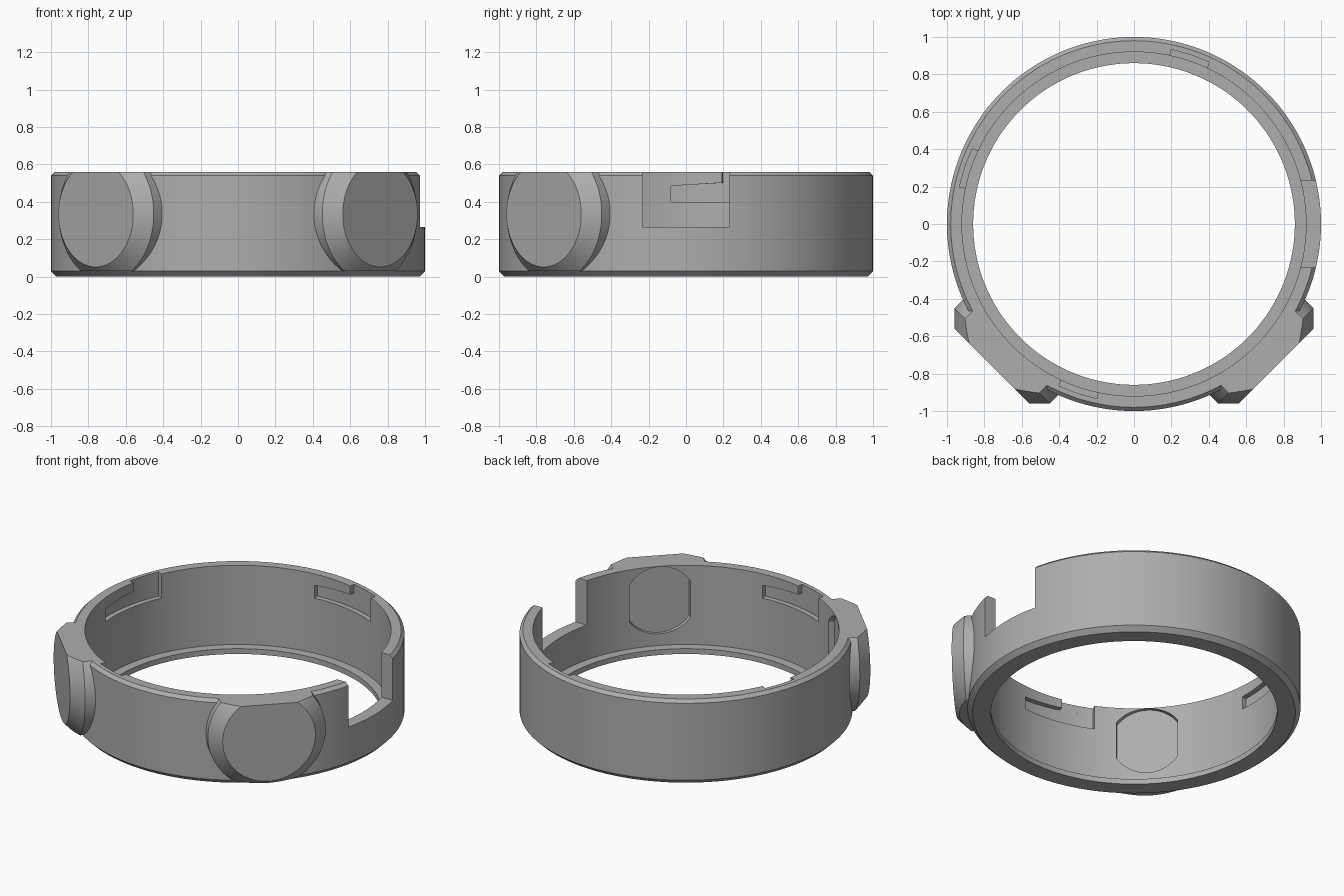
import bpy, bmesh, math
from mathutils import Vector

if "Cube" in bpy.data.objects:
    bpy.data.objects.remove(bpy.data.objects["Cube"])

H = 0.56          # ring height
KNOB_Z = 0.335    # height of the round pad centres

grey = bpy.data.materials.new("grey")
grey.diffuse_color = (0.42, 0.42, 0.42, 1)
grey.use_nodes = True
grey.node_tree.nodes["Principled BSDF"].inputs["Base Color"].default_value = grey.diffuse_color


def finish(bm, name):
    bmesh.ops.remove_doubles(bm, verts=bm.verts[:], dist=1e-5)
    bmesh.ops.recalc_face_normals(bm, faces=bm.faces[:])
    me = bpy.data.meshes.new(name)
    bm.to_mesh(me)
    bm.free()
    me.materials.append(grey)
    ob = bpy.data.objects.new(name, me)
    bpy.context.collection.objects.link(ob)
    return ob


def bridge(bm, loops, closed):
    """Skin a list of closed cross-sections."""
    n = len(loops[0])
    pairs = list(zip(loops, loops[1:]))
    if closed:
        pairs.append((loops[-1], loops[0]))
    for a, b in pairs:
        for i in range(n):
            j = (i + 1) % n
            bm.faces.new((a[i], a[j], b[j], b[i]))
    if not closed:
        bm.faces.new(loops[0])
        bm.faces.new(loops[-1])


def lathe_ring(name, profile, segs):
    bm = bmesh.new()
    loops = []
    for k in range(segs):
        a = 2 * math.pi * k / segs
        loops.append([bm.verts.new((r * math.cos(a), r * math.sin(a), z)) for r, z in profile])
    bridge(bm, loops, True)
    return finish(bm, name)


def arc_block(name, a0, a1, r0, r1, z0, top0, top1, steps=12):
    """Curved block between two angles, with a top that may slope."""
    bm = bmesh.new()
    loops = []
    for k in range(steps + 1):
        f = k / steps
        a = math.radians(a0 + (a1 - a0) * f)
        top = top0 + (top1 - top0) * f
        loops.append([bm.verts.new((r * math.cos(a), r * math.sin(a), z))
                      for r, z in ((r0, z0), (r1, z0), (r1, top), (r0, top))])
    bridge(bm, loops, False)
    return finish(bm, name)


def disc(name, side, sections, zmin, zmax, half_width=None, segs=96):
    """Stacked circles (radius, distance) along a front diagonal, trimmed flat."""
    q = math.sqrt(0.5)
    axis, across = Vector((side * q, -q, 0)), Vector((q, side * q, 0))
    bm = bmesh.new()
    loops = []
    for r, d in sections:
        ring = []
        for k in range(segs):
            a = 2 * math.pi * k / segs
            ring.append(bm.verts.new(axis * d + across * (r * math.cos(a))
                                     + Vector((0, 0, KNOB_Z + r * math.sin(a)))))
        loops.append(ring)
    bridge(bm, loops, False)
    planes = [((0, 0, zmin), (0, 0, -1)), ((0, 0, zmax), (0, 0, 1))]
    if half_width:
        planes += [(across * half_width, across), (across * -half_width, -across)]
    for co, no in planes:
        res = bmesh.ops.bisect_plane(bm, geom=bm.verts[:] + bm.edges[:] + bm.faces[:],
                                     plane_co=co, plane_no=no, clear_outer=True)
        edges = [e for e in res["geom_cut"] if isinstance(e, bmesh.types.BMEdge)]
        if edges:
            bmesh.ops.holes_fill(bm, edges=edges, sides=0)
    return finish(bm, name)


def combine(target, other, operation):
    mod = target.modifiers.new(operation.lower(), 'BOOLEAN')
    mod.operation, mod.solver, mod.object = operation, 'EXACT', other
    bpy.context.view_layer.objects.active = target
    bpy.ops.object.modifier_apply(modifier=mod.name)
    bpy.data.objects.remove(other)


# Ring with chamfered outer edges and a thin inward lip at the bottom
ring = lathe_ring("ring", [(0.86, 0), (0.97, 0), (1.0, 0.03), (1.0, H - 0.02),
                           (0.98, H), (0.92, H), (0.92, 0.035), (0.86, 0.035)], 144)

# Round bevelled pads on the two front diagonals, with shallow pockets inside
for side in (-1, 1):
    pad = disc("pad", side, [(0.36, 0.927), (0.36, 0.997), (0.283, 1.075)], 0.03, H)
    combine(ring, pad, 'UNION')
    pocket = disc("pocket", side, [(0.222, 0.8), (0.222, 0.94)], 0.05, 0.6, 0.185)
    combine(ring, pocket, 'DIFFERENCE')

# Locking slots in the inner wall: an entry open at the top and a sideways run
for start in (65, 155, 245):
    run = arc_block("slot_run", start, start + 30, 0.89, 0.953, 0.4, 0.515, 0.485, 20)
    combine(ring, run, 'DIFFERENCE')
    entry = arc_block("slot_entry", start, start + 13, 0.89, 0.953, 0.4, 0.65, 0.65)
    combine(ring, entry, 'DIFFERENCE')

# Rectangular notch through the right wall
bm = bmesh.new()
bmesh.ops.create_cube(bm, size=1)
for v in bm.verts:
    v.co = Vector((0.95 + v.co.x * 0.4, v.co.y * 0.465, 0.565 + v.co.z * 0.6))
combine(ring, finish(bm, "notch"), 'DIFFERENCE')

# Smooth curved walls, keep edges crisp
bpy.ops.object.select_all(action='DESELECT')
ring.select_set(True)
bpy.context.view_layer.objects.active = ring
bpy.ops.object.shade_smooth_by_angle(angle=math.radians(25))
